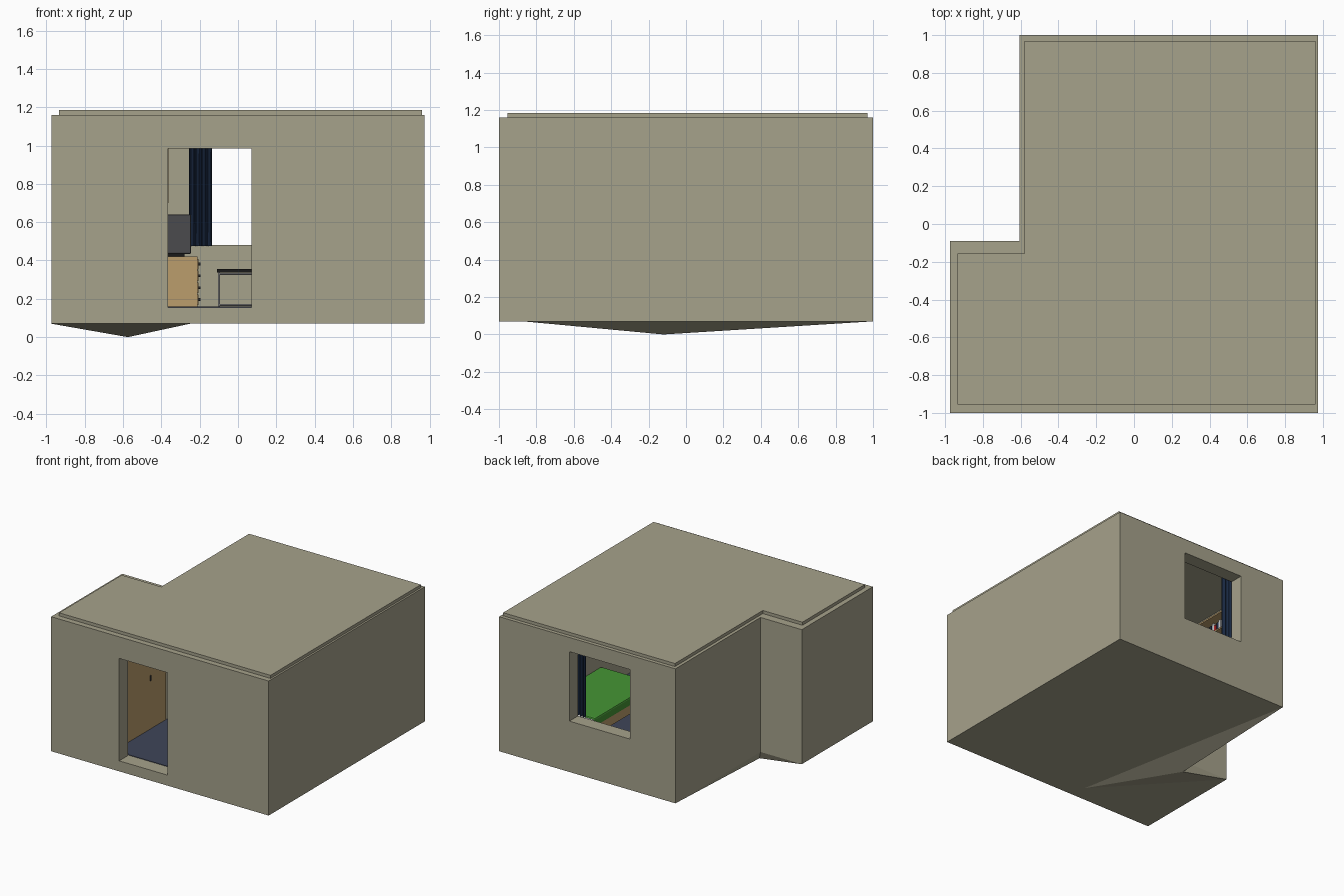
import bpy, bmesh, math
from mathutils import Vector

if "Cube" in bpy.data.objects:
    bpy.data.objects.remove(bpy.data.objects["Cube"])


def mat(name, r, g, b):
    m = bpy.data.materials.new(name)
    m.diffuse_color = (r, g, b, 1)
    m.use_nodes = True
    m.node_tree.nodes["Principled BSDF"].inputs["Base Color"].default_value = m.diffuse_color
    return m


BEIGE = mat("beige", 0.38, 0.36, 0.26)
TAN = mat("tan_wood", 0.50, 0.34, 0.15)
NAVY = mat("navy", 0.010, 0.022, 0.055)
CARPET = mat("carpet", 0.05, 0.06, 0.10)
GREEN = mat("green", 0.06, 0.30, 0.035)
DARK = mat("dark_grey", 0.07, 0.07, 0.075)
BLACK = mat("black", 0.01, 0.01, 0.01)
RED = mat("red", 0.45, 0.02, 0.02)
WHITE = mat("white", 0.75, 0.75, 0.72)


def mesh(name, verts, faces, m):
    me = bpy.data.meshes.new(name)
    me.from_pydata(verts, [], faces)
    bm = bmesh.new()
    bm.from_mesh(me)
    bmesh.ops.recalc_face_normals(bm, faces=bm.faces)
    bm.to_mesh(me)
    bm.free()
    if m:
        me.materials.append(m)
    ob = bpy.data.objects.new(name, me)
    bpy.context.collection.objects.link(ob)
    return ob


def prism(name, pts, z0, z1, m):
    n = len(pts)
    v = [(x, y, z) for z in (z0, z1) for x, y in pts]
    f = [list(range(n))[::-1], list(range(n, 2 * n))]
    f += [(i, (i + 1) % n, n + (i + 1) % n, n + i) for i in range(n)]
    return mesh(name, v, f, m)


def box(name, x0, x1, y0, y1, z0, z1, m, bevel=0):
    ob = prism(name, [(x0, y0), (x1, y0), (x1, y1), (x0, y1)], z0, z1, m)
    if bevel:
        b = ob.modifiers.new("bevel", 'BEVEL')
        b.width, b.segments = bevel, 2
    return ob


def ell(x0, x1, y0, y1, nx, ny):
    return [(x0, y0), (x1, y0), (x1, y1), (nx, y1), (nx, ny), (x0, ny)]


def rod(name, a, b, r, m, n=10):
    a, b = Vector(a), Vector(b)
    bpy.ops.mesh.primitive_cylinder_add(vertices=n, radius=r, depth=(b - a).length,
                                        location=(a + b) / 2)
    ob = bpy.context.object
    ob.name = name
    ob.rotation_mode = 'QUATERNION'
    ob.rotation_quaternion = (b - a).to_track_quat('Z', 'Y')
    ob.data.materials.append(m)
    return ob


# Room shell: L-shaped block hollowed out, with doorway and window
FLOOR = 0.155
walls = prism("walls", ell(-0.975, 0.975, -1, 1, -0.605, -0.09), 0.07, 1.16, BEIGE)
cutters = [
    prism("room_cutter", ell(-0.865, 0.865, -0.885, 0.89, -0.49, -0.205), FLOOR, 1.12, BEIGE),
    box("door_cutter", -0.365, 0.07, -1.1, -0.8, FLOOR, 0.985, BEIGE),
    box("window_cutter", -0.20, 0.345, 0.8, 1.1, 0.482, 1.045, BEIGE)]
for c in cutters:
    c.hide_render = True
    mod = walls.modifiers.new(c.name, 'BOOLEAN')
    mod.operation, mod.solver, mod.object = 'DIFFERENCE', 'EXACT', c
bpy.context.view_layer.objects.active = walls
for c in cutters:
    bpy.ops.object.modifier_apply(modifier=c.name)
    bpy.data.objects.remove(c)

# Raised roof slab and the sagging corner under the floor
prism("roof_slab", ell(-0.935, 0.96, -0.955, 0.97, -0.58, -0.155), 1.15, 1.185, BEIGE)
mesh("floor_sag", [(-0.575, -0.12, 0), (-0.975, -0.09, 0.07), (-0.605, 1, 0.07),
                   (-0.25, -0.87, 0.07), (-0.605, -0.09, 0.07)],
     [(0, 1, 3), (0, 3, 2), (0, 4, 1), (0, 2, 4), (1, 4, 2, 3)], BEIGE)
prism("carpet", ell(-0.86, 0.86, -0.88, 0.885, -0.485, -0.21), FLOOR - 0.01, FLOOR + 0.004, CARPET)

# Wardrobe in the alcove
box("wardrobe", -0.86, -0.49, -0.87, -0.22, FLOOR, 1.06, TAN)
rod("wardrobe_handle", (-0.478, -0.435, 0.56), (-0.478, -0.435, 0.60), 0.006, DARK)

# Chest of drawers with knobs, and a television on it
box("dresser", -0.485, -0.212, 0.10, 0.62, FLOOR, 0.42, TAN)
for i in range(4):
    z = 0.168 + i * 0.062
    box("drawer", -0.212, -0.206, 0.115, 0.605, z, z + 0.055, TAN)
    for y in (0.23, 0.49):
        rod("drawer_knob", (-0.207, y, z + 0.028), (-0.196, y, z + 0.028), 0.007, DARK)
box("television", -0.46, -0.245, 0.2, 0.52, 0.435, 0.64, DARK, 0.006)
box("television_foot", -0.42, -0.28, 0.26, 0.46, 0.42, 0.435, BLACK)

# Wall shelf unit with books
X0, X1, Y0, Y1 = -0.489, -0.364, 0.25, 0.72
for y in (Y0, Y1 - 0.012):
    box("shelf_side", X0, X1, y, y + 0.012, 0.70, 1.0, TAN)
for z in (0.70, 0.85, 0.988):
    box("shelf_board", X0, X1, Y0, Y1, z, z + 0.012, TAN)
for i in range(9):
    box("book", X0, X0 + 0.085, 0.29 + i * 0.026, 0.312 + i * 0.026, 0.862,
        0.94 + 0.012 * (i % 3), (RED, NAVY, WHITE)[i % 3])

# Bed along the right wall
box("bed_frame", 0.385, 0.862, -0.14, 0.86, 0.21, 0.285, TAN)
for x in (0.39, 0.825):
    for y in (-0.135, 0.82):
        box("bed_leg", x, x + 0.035, y, y + 0.035, FLOOR, 0.22, TAN)
box("headboard", 0.385, 0.862, 0.86, 0.885, FLOOR, 0.47, TAN)
box("duvet", 0.38, 0.863, -0.145, 0.62, 0.28, 0.35, GREEN, 0.012)
box("mattress", 0.39, 0.86, 0.6, 0.86, 0.28, 0.335, WHITE)
box("pillow", 0.45, 0.80, 0.66, 0.84, 0.325, 0.38, WHITE, 0.018)

# Low table with a black top on a thin metal frame
tx, ty = (-0.10, 0.24), (-0.28, 0.08)
box("table_top", -0.11, 0.25, -0.29, 0.09, 0.338, 0.355, BLACK)
for x in tx:
    for y in ty:
        rod("table_leg", (x, y, FLOOR), (x, y, 0.34), 0.006, WHITE)
for z in (0.168, 0.33):
    for x in tx:
        rod("table_rail", (x, ty[0], z), (x, ty[1], z), 0.005, WHITE)
    for y in ty:
        rod("table_rail", (tx[0], y, z), (tx[1], y, z), 0.005, WHITE)


# Wavy curtains on a rod either side of the window
def curtain(name, x0, x1, z0=0.475, z1=1.075):
    n = 36
    pts = []
    for i in range(n + 1):
        t = i / n
        pts.append((x0 + (x1 - x0) * t, 0.855 + 0.014 * math.sin(t * 8 * math.pi)))
    pts += [(x, y + 0.006) for x, y in reversed(pts)]
    ob = prism(name, pts, z0, z1, NAVY)
    for p in ob.data.polygons:
        p.use_smooth = len(p.vertices) == 4


curtain("curtain_left", -0.255, -0.135)
curtain("curtain_right", 0.30, 0.42)
rod("curtain_rod", (-0.30, 0.858, 1.08), (0.46, 0.858, 1.08), 0.008, DARK)
